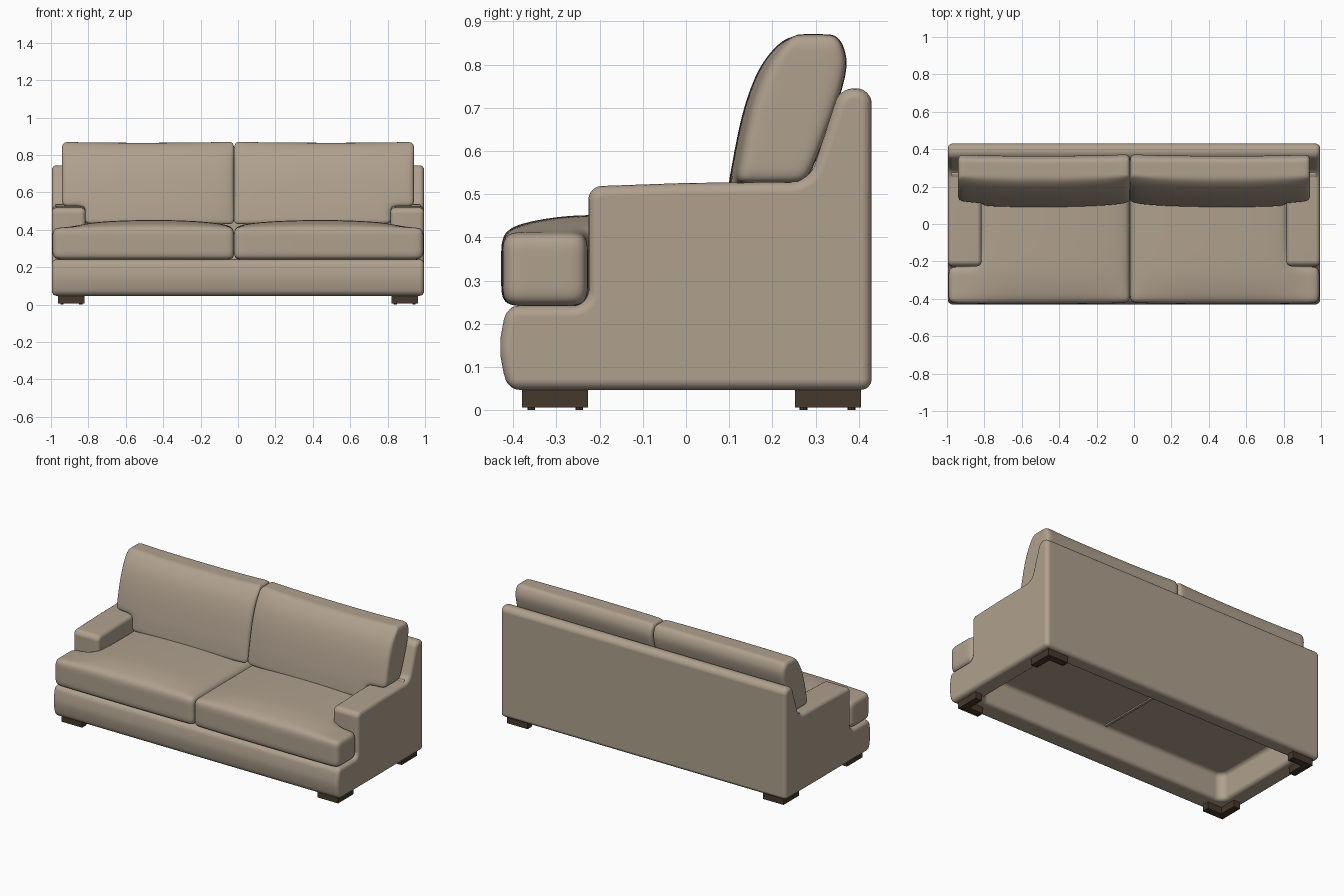
import bpy, bmesh, math
from mathutils import Vector

if "Cube" in bpy.data.objects:
    bpy.data.objects.remove(bpy.data.objects["Cube"])


def material(name, rgb):
    m = bpy.data.materials.new(name)
    m.diffuse_color = (*rgb, 1)
    m.use_nodes = True
    m.node_tree.nodes["Principled BSDF"].inputs["Base Color"].default_value = m.diffuse_color
    return m


FABRIC = material("taupe fabric", (0.43, 0.353, 0.27))
WOOD = material("dark wood", (0.062, 0.040, 0.024))


def finish(bm, name, mat):
    bmesh.ops.recalc_face_normals(bm, faces=bm.faces[:])
    me = bpy.data.meshes.new(name)
    bm.to_mesh(me)
    bm.free()
    me.materials.append(mat)
    ob = bpy.data.objects.new(name, me)
    bpy.context.collection.objects.link(ob)
    return ob


def prism(name, pts, lo, hi, axis, mat):
    """Extrude a 2D outline along x (points are y,z) or z (points are x,y)."""
    bm = bmesh.new()
    place = (lambda p, t: (t, *p)) if axis == 'X' else (lambda p, t: (*p, t))
    a = [bm.verts.new(place(p, lo)) for p in pts]
    b = [bm.verts.new(place(p, hi)) for p in pts]
    bm.faces.new(a)
    bm.faces.new(b[::-1])
    for i in range(len(pts)):
        j = (i + 1) % len(pts)
        bm.faces.new((a[i], b[i], b[j], a[j]))
    return finish(bm, name, mat)


def rounded(pts, n=8):
    """Outline with corners (y, z, r) replaced by arcs of radius r."""
    out = []
    for i, (y, z, r) in enumerate(pts):
        c = Vector((y, z))
        if not r:
            out.append((y, z))
            continue
        d0 = (Vector(pts[i - 1][:2]) - c).normalized()
        d1 = (Vector(pts[(i + 1) % len(pts)][:2]) - c).normalized()
        half = d0.angle(d1) / 2
        mid = c + (d0 + d1).normalized() * (r / math.sin(half))
        s = c + d0 * (r / math.tan(half)) - mid
        e = c + d1 * (r / math.tan(half)) - mid
        for k in range(n + 1):
            v = s.lerp(e, k / n).normalized() * r + mid
            out.append((v.x, v.y))
    return out


def cushion(name, xs, ys, zs, keep, warp, side):
    """Skin the kept cells of a box grid, bend the cage, then subdivide."""
    bm = bmesh.new()
    verts = {}

    def vert(i, j, k):
        if (i, j, k) not in verts:
            x, y, z = warp(xs[i], ys[j], zs[k])
            verts[i, j, k] = bm.verts.new((x * side, y, z))
        return verts[i, j, k]

    size = (len(xs) - 1, len(ys) - 1, len(zs) - 1)
    cells = {(i, j, k) for i in range(size[0]) for j in range(size[1]) for k in range(size[2])
             if keep((xs[i] + xs[i + 1]) / 2, (ys[j] + ys[j + 1]) / 2, (zs[k] + zs[k + 1]) / 2)}
    for c in cells:
        for ax in range(3):
            for d in (0, 1):
                nb = list(c)
                nb[ax] += 2 * d - 1
                if tuple(nb) in cells:
                    continue
                quad = []
                for u, v in ((0, 0), (1, 0), (1, 1), (0, 1)):
                    p = list(c)
                    p[ax] += d
                    p[(ax + 1) % 3] += u
                    p[(ax + 2) % 3] += v
                    quad.append(vert(*p))
                bm.faces.new(quad)
    ob = finish(bm, name, FABRIC)
    ob.modifiers.new("smooth", 'SUBSURF').levels = 3
    ob.modifiers["smooth"].render_levels = 3
    ob.data.polygons.foreach_set("use_smooth", [True] * len(ob.data.polygons))


def lerp_table(table, t):
    for (a, u), (b, v) in zip(table, table[1:]):
        if t <= b:
            return u + (v - u) * max(0, t - a) / (b - a)
    return table[-1][1]


# Frame: side profile across the full width, minus the seat well and the underside
profile = rounded([
    (-.410, .047, 0), (-.422, .085, 0), (-.430, .128, 0), (-.430, .165, 0), (-.422, .208, 0),
    (-.411, .242, 0), (-.226, .242, .035), (-.226, .518, .032), (0, .526, 0), (.285, .529, .06),
    (.356, .745, .045), (.43, .745, .036), (.43, .047, 0)])
frame = prism("sofa_frame", profile, -.995, .995, 'X', FABRIC)
cutters = [
    prism("seat_well", [(-.6, .242), (.265, .242), (.265, .9), (-.6, .9)], -.815, .815, 'X', FABRIC),
    prism("underside_well", rounded([(-.88, -.285, .05), (.88, -.285, .05), (.88, .33, .05),
                                     (-.88, .33, .05)], 5), -.1, .215, 'Z', FABRIC)]
for c in cutters:
    c.hide_render = True
    m = frame.modifiers.new("cut", 'BOOLEAN')
    m.object, m.operation, m.solver = c, 'DIFFERENCE', 'EXACT'
bev = frame.modifiers.new("round", 'BEVEL')
bev.width, bev.segments, bev.limit_method = .025, 4, 'ANGLE'
bev.angle_limit = math.radians(32)
bev.use_clamp_overlap = False
dg = bpy.context.evaluated_depsgraph_get()
frame.data = bpy.data.meshes.new_from_object(frame.evaluated_get(dg))
frame.data.name = "sofa_frame"
frame.modifiers.clear()
for c in cutters:
    bpy.data.objects.remove(c)
frame.data.polygons.foreach_set("use_smooth", [True] * len(frame.data.polygons))
frame.modifiers.new("flat normals", 'WEIGHTED_NORMAL')

# Seam under the seat deck
prism("deck_seam", [(-.03, -.27), (-.015, -.27), (-.015, .32), (-.03, .32)], .207, .22, 'Z', FABRIC)

FRONT = [(.42, .085), (.53, .098), (.70, .13), (.78, .16), (.83, .19), (.88, .235)]
BACK = [(.42, .24), (.53, .285), (.72, .362), (.81, .382), (.88, .355)]

for label, side in (("left", -1), ("right", 1)):
    inner = -.021 * side

    def bump(x, outer):
        t = min(1, max(0, (x - inner) / (outer - inner)))
        return math.sqrt(max(0, 4 * t * (1 - t)))

    # Seat cushion with an ear in front of the arm
    def crown(x, y, z):
        if z > .4:
            z += .042 * bump(x, .88) * math.sqrt(min(1, max(0, (y + .43) / .17)))
        if y < -.41:
            y += .008 * (1 - bump(x, 1.05))
        return x, y, z

    cushion(f"seat_cushion_{label}",
            [inner, inner + .05, inner + .2, .4, .6, .74, .83, .92, .992],
            [-.428, -.365, -.29, -.227, 0, .2, .25], [.241, .30, .355, .412],
            lambda x, y, z: x < .83 or y < -.227, crown, side)

    # Back cushion with an ear over the arm
    def lean(x, v, z):
        f, b = lerp_table(FRONT, z), lerp_table(BACK, z)
        y = f + v * (b - f)
        if v < .01:
            y += .03 * (1 - bump(x, .96))
        elif v > .99:
            y -= .012 * bump(x, .96)
        if z > .86:
            z -= .008 * bump(x, .96)
        return x, y, z

    cushion(f"back_cushion_{label}",
            [inner, inner + .05, inner + .2, .45, .65, .75, .82, .89, .942],
            [0, .3, .7, 1], [.43, .47, .525, .58, .68, .76, .815, .873],
            lambda x, y, z: x < .82 or z > .525, lean, side)

    # L-shaped corner legs with small glides
    for row, yo, d in (("front", -.38, 1), ("back", .405, -1)):
        xo, t = .963, .045
        pts = [(xo, yo), (xo, yo + .153 * d), (xo - t, yo + .153 * d), (xo - t, yo + t * d),
               (xo - .143, yo + t * d), (xo - .143, yo)]
        prism(f"{row}_leg_{label}", [(x * side, y) for x, y in pts], .006, .06, 'Z', WOOD)
        for n, (gx, gy) in enumerate(((.022, .022), (.022, .133), (.123, .022))):
            cx, cy = (xo - gx) * side, yo + gy * d
            ring = [(cx + .009 * math.cos(a * math.pi / 4), cy + .009 * math.sin(a * math.pi / 4))
                    for a in range(8)]
            prism(f"{row}_leg_glide_{label}_{n + 1}", ring, 0, .008, 'Z', WOOD)
